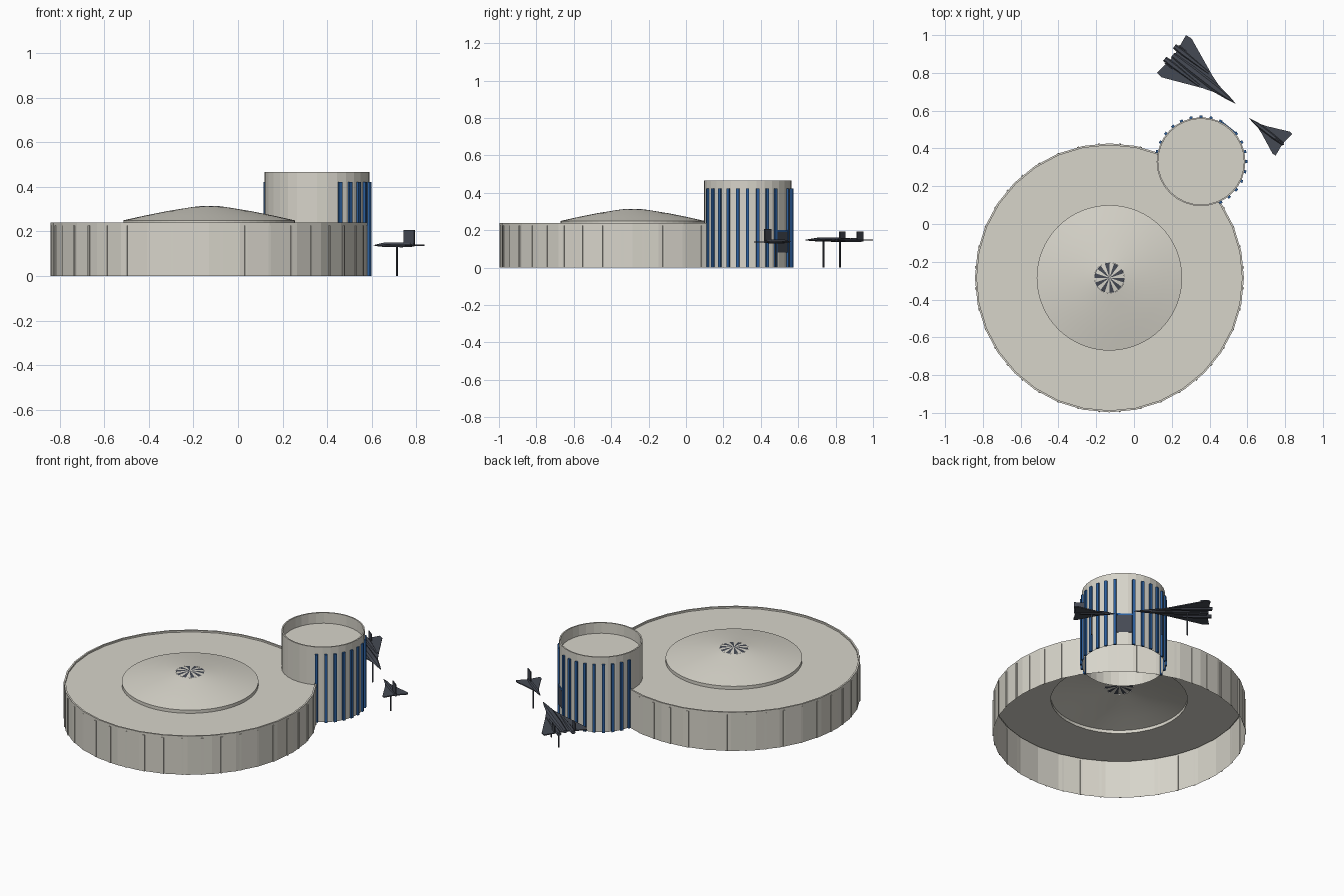
import bpy, bmesh, math
from mathutils import Matrix, Vector

if "Cube" in bpy.data.objects:
    bpy.data.objects.remove(bpy.data.objects["Cube"])

def material(name, rgb):
    m = bpy.data.materials.new(name)
    m.diffuse_color = (*rgb, 1)
    m.use_nodes = True
    m.node_tree.nodes["Principled BSDF"].inputs["Base Color"].default_value = m.diffuse_color
    return m

STONE = material("warm_grey_stone", (0.68, 0.66, 0.59))
BLUE = material("deep_blue", (0.025, 0.115, 0.34))
DARK = material("dark_slate", (0.06, 0.068, 0.088))

DRUM = Vector((-0.13, -0.285, 0))
TOWER = Vector((0.355, 0.33, 0))

def finish(name, bm, mats, matrix=Matrix.Identity(4)):
    bmesh.ops.recalc_face_normals(bm, faces=bm.faces)
    me = bpy.data.meshes.new(name)
    bm.to_mesh(me)
    bm.free()
    for m in mats:
        me.materials.append(m)
    ob = bpy.data.objects.new(name, me)
    ob.matrix_world = matrix
    bpy.context.collection.objects.link(ob)
    return ob

def lathe(name, profile, n, centre, mats, smooth=False, rule=None):
    """Revolve (radius, z) points about a vertical axis."""
    bm = bmesh.new()
    rings = []
    for r, z in profile:
        if r == 0:
            rings.append([bm.verts.new((0, 0, z))] * n)
        else:
            rings.append([bm.verts.new((r * math.cos(2 * math.pi * i / n),
                                        r * math.sin(2 * math.pi * i / n), z)) for i in range(n)])
    for k, (a, b) in enumerate(zip(rings, rings[1:])):
        for i in range(n):
            j = (i + 1) % n
            f = bm.faces.new(list(dict.fromkeys((a[i], a[j], b[j], b[i]))))
            f.smooth = smooth
            if rule:
                f.material_index = rule(k, i)
    return finish(name, bm, mats, Matrix.Translation(centre))

def add_box(bm, size, centre, matrix=Matrix.Identity(4)):
    m = matrix @ Matrix.Translation(centre) @ Matrix.Diagonal((*size, 1))
    bmesh.ops.create_cube(bm, size=1, matrix=m)

def around(bm, centre, r, deg, size, z0):
    """Box standing on the wall of a round building, at an angle."""
    m = Matrix.Translation(centre) @ Matrix.Rotation(math.radians(deg), 4, 'Z')
    add_box(bm, size, (r, 0, z0 + size[2] / 2), m)

# Main drum: open below, thin lip, ring roof
lathe("drum_wall", [(0.712, 0), (0.712, 0.24), (0.702, 0.24), (0.702, 0.23), (0.385, 0.23)],
      32, DRUM, [STONE])
bm = bmesh.new()
for k in range(40):
    around(bm, DRUM, 0.7115, 4.5 + 9 * k, (0.004, 0.012, 0.226), 0)
finish("drum_ribs", bm, [STONE])

# Shallow dome and its striped cap
lathe("dome_rim", [(0.385, 0.23), (0.385, 0.25)], 64, DRUM, [STONE])
lathe("dome", [(0.385, 0.25), (0.29, 0.271), (0.19, 0.291), (0.08, 0.309)], 64, DRUM, [STONE], True)
lathe("dome_cap", [(0.08, 0.309), (0.04, 0.314), (0, 0.315)], 20, DRUM, [STONE, DARK],
      rule=lambda k, i: i % 2)

# Tower with sunken roof
lathe("tower_wall", [(0.235, 0), (0.235, 0.466), (0.227, 0.466), (0.227, 0.40), (0, 0.40)],
      32, TOWER, [STONE])

# Blue fins on the free side of the tower, with a gap for the window
STEP = 360 / 28
bm = bmesh.new()
for k in range(-5, 14):
    if k != 4:
        around(bm, TOWER, 0.239, k * STEP, (0.012, 0.016, 0.422), 0)
around(bm, TOWER, 0.232, 4 * STEP, (0.010, 0.095, 0.01), 0.191)
finish("tower_fins", bm, [BLUE])
bm = bmesh.new()
around(bm, TOWER, 0.233, 4 * STEP, (0.008, 0.088, 0.11), 0.08)
finish("tower_window", bm, [DARK])

def loft(bm, sections, y=0):
    """Six-sided body along x: (x, half width, z bottom, z top)."""
    rings = []
    for x, w, lo, hi in sections:
        mid = (lo + hi) / 2
        rings.append([bm.verts.new((x, y + s * w, h)) for s, h in
                      ((-1, mid), (-.5, hi), (.5, hi), (1, mid), (.5, lo), (-.5, lo))])
    for a, b in zip(rings, rings[1:]):
        for i in range(6):
            j = (i + 1) % 6
            bm.faces.new((a[i], a[j], b[j], b[i]))
    bm.faces.new(rings[0])
    bm.faces.new(rings[-1])

def plate(bm, pts, z0, z1):
    """Flat wing from an outline."""
    lo = [bm.verts.new((x, y, z0)) for x, y in pts]
    hi = [bm.verts.new((x, y, z1)) for x, y in pts]
    bm.faces.new(lo)
    bm.faces.new(hi)
    for i in range(len(pts)):
        j = (i + 1) % len(pts)
        bm.faces.new((lo[i], lo[j], hi[j], hi[i]))

def aircraft(name, nose, tail, half, z, fins, pods, posts, fin_size):
    d = Vector(nose) - Vector(tail)
    L = d.length
    m = Matrix.Translation((*tail, z)) @ Matrix.Rotation(math.atan2(d.y, d.x), 4, 'Z')
    bm = bmesh.new()
    # delta wing
    plate(bm, [(L * .85, 0), (L * .55, half * .33), (L * .06, half), (-L * .02, half * .97),
               (L * .02, 0), (-L * .02, -half * .97), (L * .06, -half), (L * .55, -half * .33)],
          -0.003, 0.003)
    # fuselage
    w = half * .17
    loft(bm, [(0, w * .7, -0.006, 0.008), (L * .3, w, -0.009, 0.012),
              (L * .7, w, -0.008, 0.013), (L * .88, w * .5, -0.005, 0.006), (L, 0.001, -0.001, 0.001)])
    # engine pods
    for y in pods:
        loft(bm, [(-L * .05, 0.014, -0.009, 0.009), (L * .1, 0.017, -0.011, 0.010),
                  (L * .5, 0.008, -0.008, 0.006)], y)
    # upright tail fins
    fl, fh, fx = fin_size
    for y in fins:
        add_box(bm, (fl, 0.006, fh), (fx, y, fh / 2))
    finish(name, bm, [DARK], m)
    # display posts
    bm = bmesh.new()
    for x in posts:
        add_box(bm, (0.007, 0.007, z), (L * x, 0, -z / 2))
    finish(name + "_posts", bm, [DARK], m)

aircraft("large_aircraft", (0.537, 0.638), (0.205, 0.895), 0.13, 0.148,
         (-0.06, 0.06), (-0.042, 0.042), (0.28, 0.62), (0.05, 0.045, 0.02))
aircraft("small_aircraft", (0.61, 0.56), (0.79, 0.422), 0.074, 0.138,
         (0,), (), (0.42,), (0.06, 0.068, 0.026))
